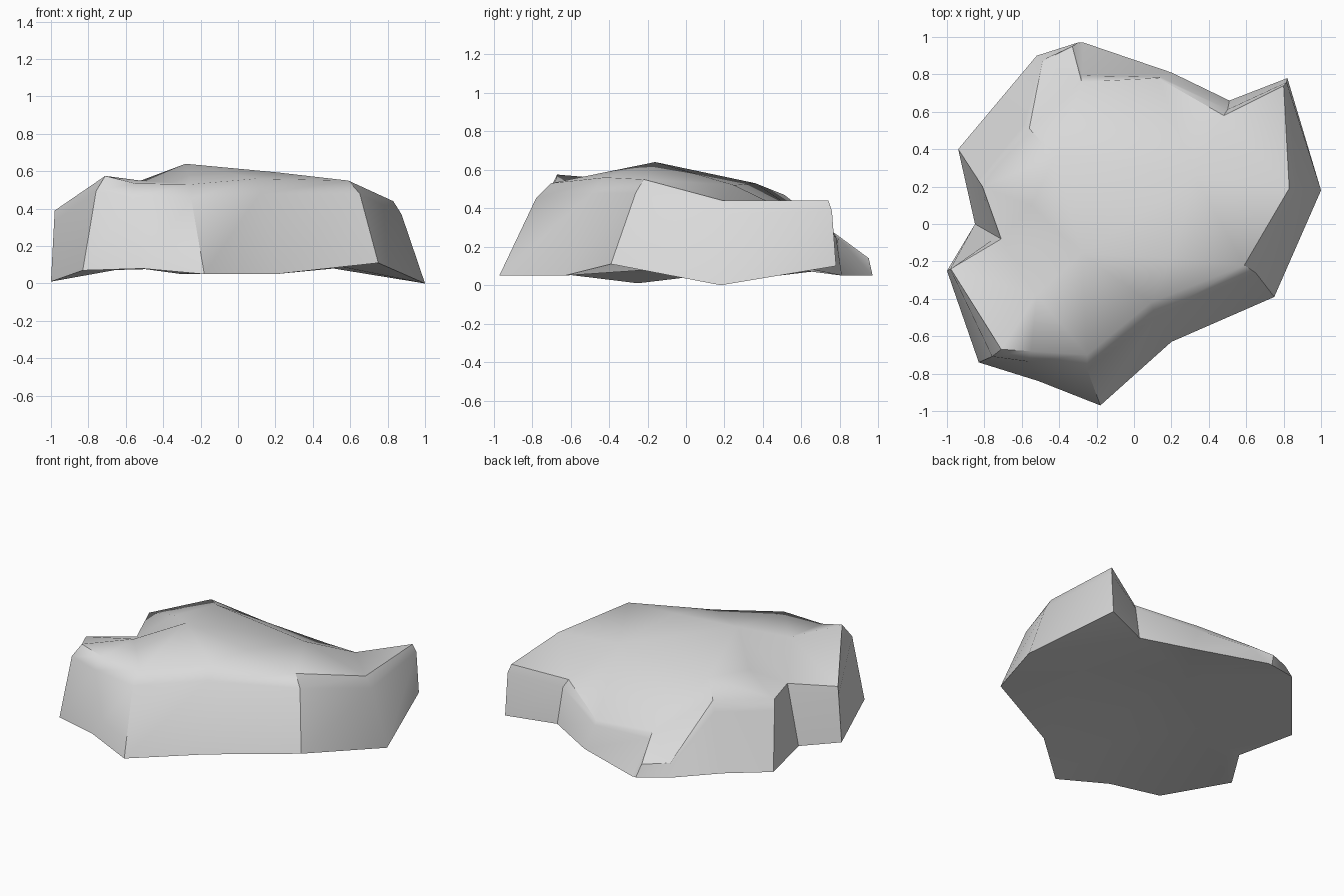
import bpy, bmesh, math
from mathutils import Vector
from mathutils.geometry import delaunay_2d_cdt

cube = bpy.data.objects.get("Cube")
if cube:
    bpy.data.objects.remove(cube, do_unlink=True)

# Foot and rim points around the boulder, counter-clockwise from the front
corners = [
    ((-.18, -.97, .05), (-.25, -.7, .53)),
    ((.2, -.63, .05), (.09, -.42, .56)),
    ((.75, -.39, .11), (.59, -.22, .55)),
    ((1, .18, 0), (.83, .19, .44)),
    ((.82, .78, .1), (.8, .74, .44)),
    ((.51, .66, .08), (.48, .58, .36)),
    ((.2, .81, .05), (.13, .78, .25)),
    ((-.27, .97, .05), (-.28, .76, .28)),
    ((-.3, .97, .05), (-.33, .95, .14)),
    ((-.52, .9, .08), (-.49, .87, .16)),
    ((-.73, .65, .07), (-.56, .51, .47)),
    ((-.94, .4, .04), (-.81, .2, .43)),
    ((-.85, 0, .04), (-.71, -.08, .4)),
    ((-1, -.25, .01), (-.98, -.24, .39)),
    ((-.83, -.74, .07), (-.71, -.67, .575)),
    ((-.51, -.84, .08), (-.55, -.68, .535)),
]
# Humps of the upper surface and the hollow of the underside
humps = [(-.52, -.38, .55), (-.28, -.16, .64), (.2, -.18, .595),
         (-.55, .1, .52), (-.42, .36, .53), (.33, .25, .52)]
hollow = [(-.5, 0, .1), (0, 0, .1), (.5, .1, .1), (0, .5, .09), (-.2, -.5, .09)]


def shoulder_point(low, high):
    """Point just below the rim, pushed outwards where the side is rounded."""
    low, high = Vector(low), Vector(high)
    point = low.lerp(high, .84)
    if point.x < .3 and point.y > -.3:
        return point
    bulge = .04 if point.x > .7 else .07
    outward = Vector((point.x, point.y, 0)).normalized()
    return point + outward * high.z * bulge


def add_band(bm, lower, upper):
    for i in range(len(lower)):
        j = (i + 1) % len(lower)
        bm.faces.new((lower[i], lower[j], upper[j], upper[i]))


def add_cap(bm, ring, inner):
    """Fill a ring with triangles that pass through the inner points."""
    verts = list(ring) + [bm.verts.new(p) for p in inner]
    count = len(ring)
    border = [(i, (i + 1) % count) for i in range(count)]
    flat = [Vector(v.co.xy) for v in verts]
    result = delaunay_2d_cdt(flat, border, [], 1, 1e-5)
    faces, origin = result[2], result[3]
    for face in faces:
        bm.faces.new([verts[origin[i][0]] for i in face])


bm = bmesh.new()
foot = [bm.verts.new(low) for low, high in corners]
shoulder = [bm.verts.new(shoulder_point(low, high)) for low, high in corners]
rim = [bm.verts.new(high) for low, high in corners]

# Sides
add_band(bm, foot, shoulder)
add_band(bm, shoulder, rim)

# Upper surface and underside
add_cap(bm, rim, humps)
add_cap(bm, foot, hollow)
bmesh.ops.recalc_face_normals(bm, faces=bm.faces)


def is_soft(edge):
    """Worn edges: along the front, and above the back right flank."""
    front = all(v.co.z > .35 and v.co.y < -.1 and -.6 < v.co.x < .65
                for v in edge.verts)
    flank = all(v.co.z > .42 and v.co.y > .15 and v.co.x < -.5
                for v in edge.verts)
    return front or flank


# Smooth shading with sharp ridges
for face in bm.faces:
    face.smooth = True
for edge in bm.edges:
    edge.smooth = is_soft(edge) or edge.calc_face_angle(0) < math.radians(34)

mesh = bpy.data.meshes.new("boulder")
bm.to_mesh(mesh)
bm.free()
boulder = bpy.data.objects.new("boulder", mesh)
bpy.context.collection.objects.link(boulder)

# Stone colour
stone = bpy.data.materials.new("light_grey_stone")
stone.use_nodes = True
colour = (.7, .7, .7, 1)
stone.diffuse_color = colour
stone.node_tree.nodes["Principled BSDF"].inputs["Base Color"].default_value = colour
mesh.materials.append(stone)
